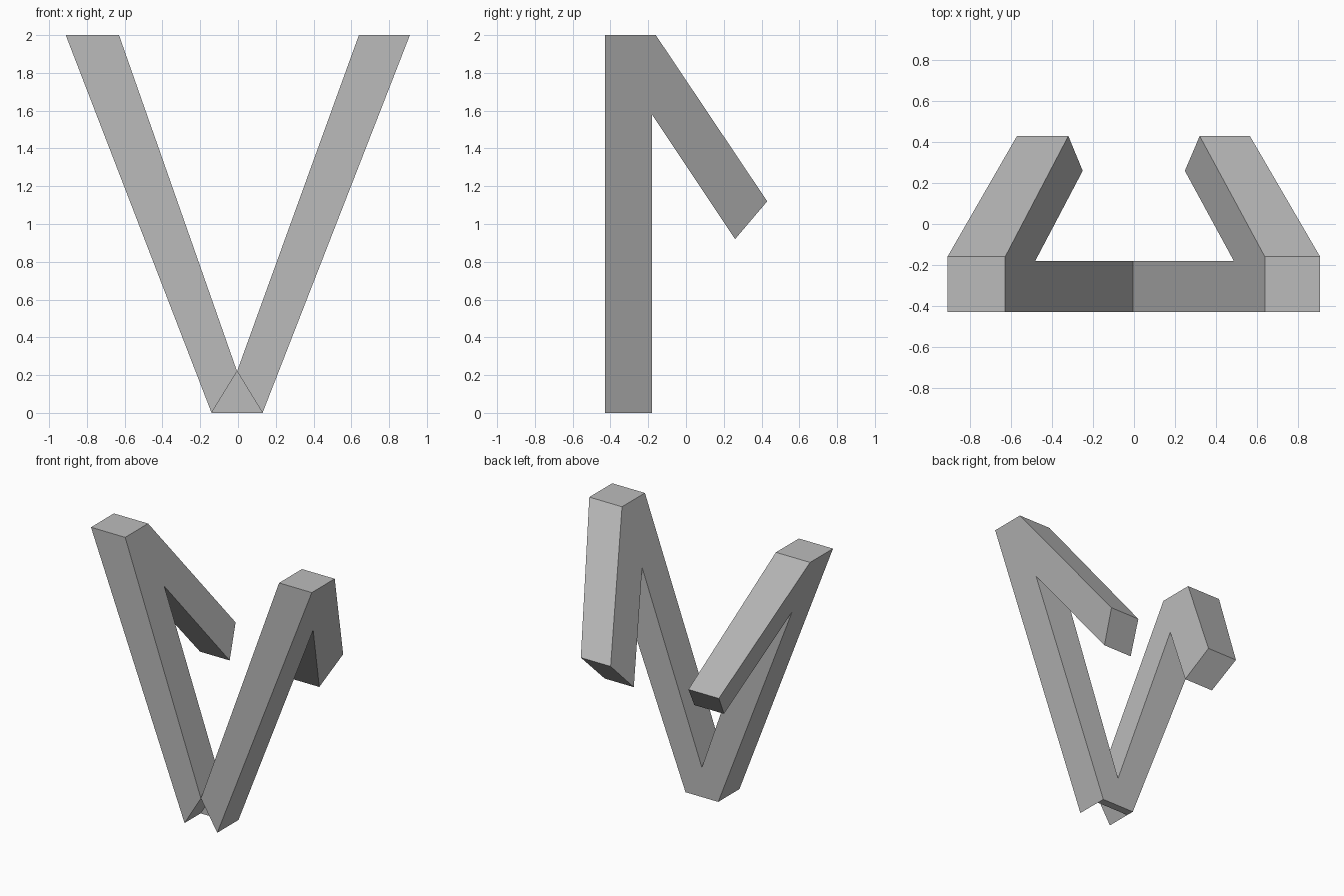
import bpy
import bmesh

cube = bpy.data.objects.get("Cube")
if cube:
    bpy.data.objects.remove(cube, do_unlink=True)

# Single plain grey
grey = bpy.data.materials.new("plain grey")
grey.use_nodes = True
colour = (0.5, 0.5, 0.5, 1)
grey.diffuse_color = colour
grey.node_tree.nodes["Principled BSDF"].inputs["Base Color"].default_value = colour

TOP = 2.0
APEX_X, APEX_Z = -0.005, 0.22
FRONT, BACK, WEB_FRONT = -0.43, -0.18, -0.24

# Side profile (y, z): upright leg with a hooked tail; the last two points are the foot
PROFILE = [(FRONT, TOP), (-0.16, TOP), (0.43, 1.12), (0.26, 0.92), (BACK, 1.58)]
FOOT = [(BACK, 0), (FRONT, 0)]
CROTCH = [(BACK, APEX_Z), (FRONT, APEX_Z)]


def bridge_solid(name, loop_a, loop_b):
    """Close two matching loops of points into a solid."""
    bm = bmesh.new()
    a = [bm.verts.new(p) for p in loop_a]
    b = [bm.verts.new(p) for p in loop_b]
    bm.faces.new(a)
    bm.faces.new(b[::-1])
    for i in range(len(a)):
        j = (i + 1) % len(a)
        bm.faces.new((a[j], a[i], b[i], b[j]))
    bmesh.ops.recalc_face_normals(bm, faces=bm.faces)
    mesh = bpy.data.meshes.new(name)
    bm.to_mesh(mesh)
    bm.free()
    mesh.materials.append(grey)
    obj = bpy.data.objects.new(name, mesh)
    bpy.context.collection.objects.link(obj)
    return obj


def lean(points, low_x, low_z, top_x):
    """Place side-profile points on a leaning plane."""
    return [(low_x + (top_x - low_x) * (z - low_z) / (TOP - low_z), y, z)
            for y, z in points]


# Leaning arms, each between an outer and an inner plane
for name, foot_x, outer_x, inner_x in (("right_arm", -0.14, -0.912, -0.63),
                                       ("left_arm", 0.13, 0.91, 0.64)):
    bridge_solid(name,
                 lean(PROFILE + FOOT, foot_x, 0, outer_x),
                 lean(PROFILE + CROTCH, APEX_X, APEX_Z, inner_x))

# Thin web closing the back of the notch between the feet
triangle = [(-0.14, 0), (0.13, 0), (APEX_X, APEX_Z)]
bridge_solid("foot_web",
             [(x, WEB_FRONT, z) for x, z in triangle],
             [(x, BACK, z) for x, z in triangle])
